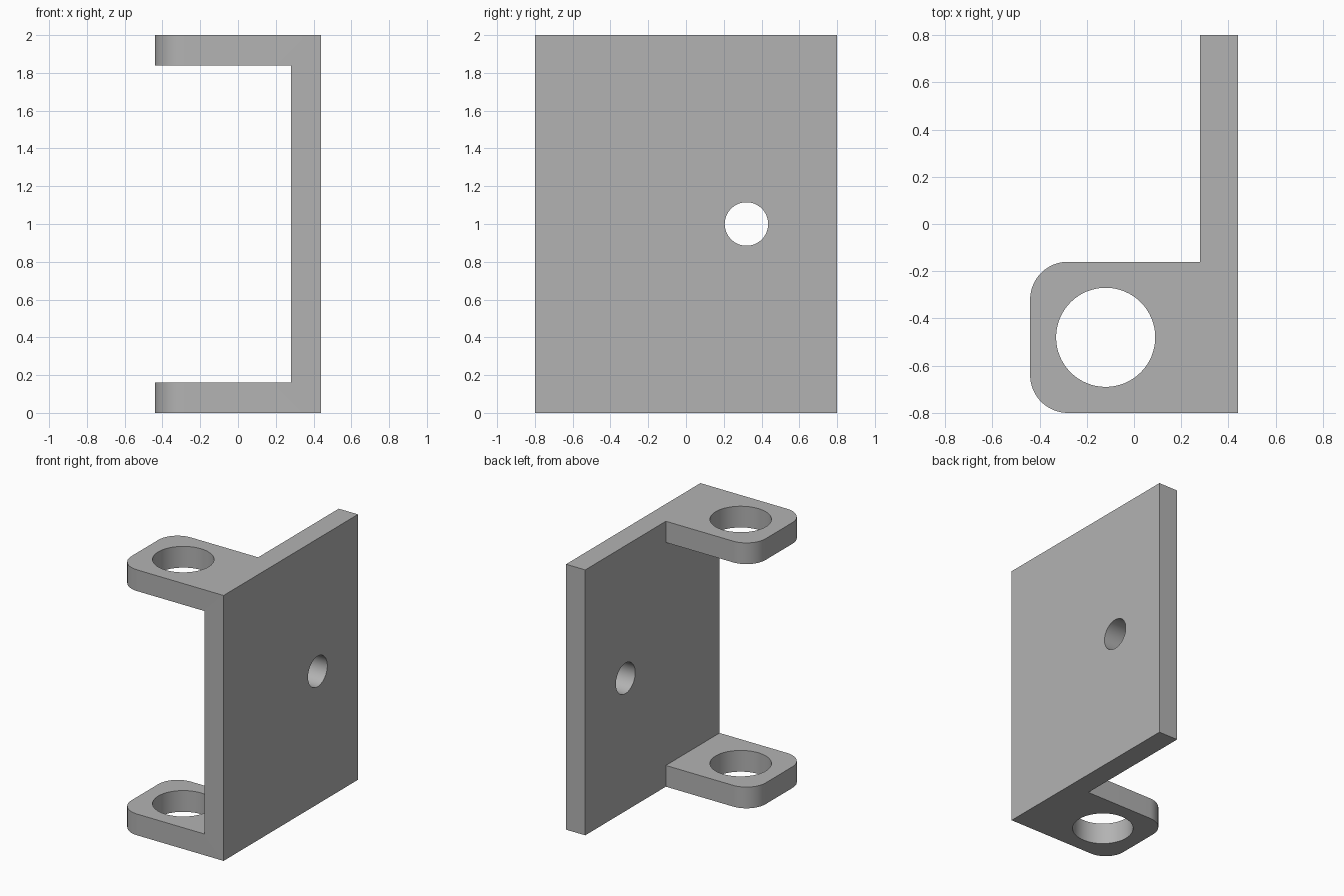
import bpy, bmesh
from math import radians, sin, cos
from mathutils import Matrix, Vector

if "Cube" in bpy.data.objects:
    bpy.data.objects.remove(bpy.data.objects["Cube"])

HEIGHT, THICK = 2.0, 0.16
X, Y = 0.44, 0.8              # half width and half depth
INNER = X - THICK             # inner face of the plate
EAR_BACK = -0.16
CORNER = 0.16

grey = bpy.data.materials.new("plain_grey")
grey.use_nodes = True
colour = (0.45, 0.45, 0.45, 1)
grey.diffuse_color = colour
grey.node_tree.nodes["Principled BSDF"].inputs["Base Color"].default_value = colour


def make_object(name, bm):
    bmesh.ops.recalc_face_normals(bm, faces=bm.faces)
    mesh = bpy.data.meshes.new(name)
    bm.to_mesh(mesh)
    bm.free()
    mesh.materials.append(grey)
    obj = bpy.data.objects.new(name, mesh)
    bpy.context.collection.objects.link(obj)
    return obj


def box(name, low, high):
    low, high = Vector(low), Vector(high)
    bm = bmesh.new()
    bmesh.ops.create_cube(bm, size=1)
    bmesh.ops.scale(bm, vec=high - low, verts=bm.verts)
    bmesh.ops.translate(bm, vec=(low + high) / 2, verts=bm.verts)
    return make_object(name, bm)


def cylinder(name, centre, radius, depth, axis):
    bm = bmesh.new()
    turn = Matrix.Rotation(radians(90), 4, "Y") if axis == "X" else Matrix()
    bmesh.ops.create_cone(bm, cap_ends=True, segments=64, radius1=radius, radius2=radius,
                          depth=depth, matrix=Matrix.Translation(centre) @ turn)
    return make_object(name, bm)


def cut(target, cutter):
    bpy.context.view_layer.objects.active = target
    mod = target.modifiers.new("cut", "BOOLEAN")
    mod.operation, mod.solver, mod.object = "DIFFERENCE", "EXACT", cutter
    bpy.ops.object.modifier_apply(modifier=mod.name)
    bpy.data.objects.remove(cutter)


def arc(cx, cy, start, steps=16):
    angles = [radians(start + 90 * i / steps) for i in range(steps + 1)]
    return [(cx + CORNER * cos(a), cy + CORNER * sin(a)) for a in angles]


# L-shaped footprint with two rounded ear corners, raised to full height
outline = [(X, -Y), (X, Y), (INNER, Y), (INNER, EAR_BACK)]
outline += arc(-X + CORNER, EAR_BACK - CORNER, 90)
outline += arc(-X + CORNER, -Y + CORNER, 180)
bm = bmesh.new()
base = bm.faces.new([bm.verts.new((x, y, 0)) for x, y in outline])
raised = bmesh.ops.extrude_face_region(bm, geom=[base])["geom"]
bmesh.ops.translate(bm, vec=(0, 0, HEIGHT),
                    verts=[v for v in raised if isinstance(v, bmesh.types.BMVert)])
bracket = make_object("mounting_bracket", bm)

# Gap between the upper and lower ears
cut(bracket, box("gap_cutter", (-1, -1, THICK), (INNER, EAR_BACK + 0.1, HEIGHT - THICK)))

# Vertical bore through both ears, and the screw hole in the plate
cut(bracket, cylinder("ear_bore_cutter", (-0.12, -0.48, HEIGHT / 2), 0.21, 3, "Z"))
cut(bracket, cylinder("plate_hole_cutter", (X, 0.32, HEIGHT / 2), 0.115, 1, "X"))

# Smooth curved walls, crisp edges
bpy.ops.object.select_all(action="DESELECT")
bracket.select_set(True)
bpy.context.view_layer.objects.active = bracket
bpy.ops.object.shade_smooth_by_angle(angle=radians(30))
